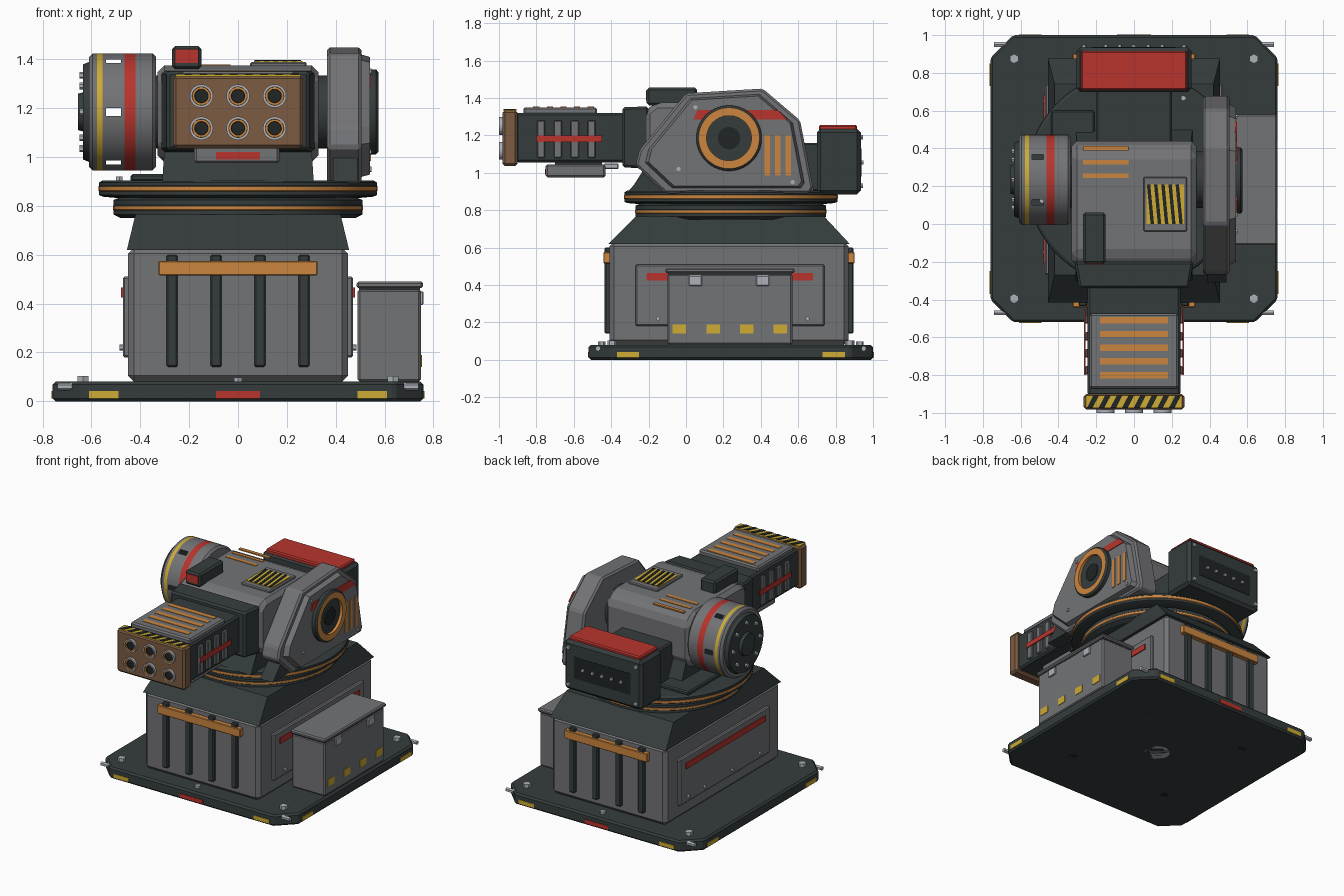
import bpy, bmesh, math
from mathutils import Vector

cube = bpy.data.objects.get("Cube")
if cube:
    bpy.data.objects.remove(cube)

COLOURS = {
    "dark_slate": (.036, .046, .046), "black": (.014, .018, .018),
    "grey": (.17, .172, .182), "steel": (.42, .45, .49),
    "orange": (.6, .24, .05), "red": (.48, .034, .026),
    "yellow": (.62, .41, .035), "brown": (.2, .105, .055),
}
MATS = {}
for label, rgb in COLOURS.items():
    m = bpy.data.materials.new(label)
    m.use_nodes = True
    m.diffuse_color = (*rgb, 1)
    m.node_tree.nodes["Principled BSDF"].inputs["Base Color"].default_value = (*rgb, 1)
    MATS[label] = m
round_parts = []


def finish(name, bm, mats):
    bmesh.ops.recalc_face_normals(bm, faces=bm.faces)
    mesh = bpy.data.meshes.new(name)
    bm.to_mesh(mesh)
    bm.free()
    for label in mats:
        mesh.materials.append(MATS[label])
    ob = bpy.data.objects.new(name, mesh)
    bpy.context.collection.objects.link(ob)
    return ob


def place(axis, t, u, v):
    """Point from a height along an axis and two cyclic coordinates."""
    p = Vector()
    p[axis], p[(axis + 1) % 3], p[(axis + 2) % 3] = t, u, v
    return p


def loft(name, mat, axis, pts_a, lo, pts_b, hi, bevel=0):
    bm = bmesh.new()
    a = [bm.verts.new(place(axis, lo, *p)) for p in pts_a]
    b = [bm.verts.new(place(axis, hi, *p)) for p in pts_b]
    bm.faces.new(a)
    bm.faces.new(b)
    for i in range(len(a)):
        bm.faces.new((a[i - 1], a[i], b[i], b[i - 1]))
    if bevel:
        bmesh.ops.recalc_face_normals(bm, faces=bm.faces)
        bmesh.ops.bevel(bm, geom=bm.edges[:], offset=bevel, segments=1, affect='EDGES')
    return finish(name, bm, [mat])


def prism(name, mat, axis, pts, lo, hi, bevel=0):
    return loft(name, mat, axis, pts, lo, pts, hi, bevel)


def rect(u0, u1, v0, v1):
    return [(u0, v0), (u1, v0), (u1, v1), (u0, v1)]


def box(name, mat, x, y, z, bevel=0):
    return prism(name, mat, 2, rect(*x, *y), *z, bevel)


def lathe(name, axis, centre, profile, seg=48, window=None):
    """Spin (offset, radius, colour) rings; colour fills the band before each ring."""
    bm = bmesh.new()
    mats = list(dict.fromkeys(p[2] for p in profile))
    rings = []
    for t, r, _ in profile:
        angles = [math.tau * (i - .5) / seg for i in range(seg)]
        rings.append([bm.verts.new(Vector(centre) + place(axis, t, r * math.cos(a), r * math.sin(a)))
                      for a in angles])
    for k in range(1, len(rings)):
        for i in range(seg):
            if k == window and i % 8 == 0:
                continue
            j = (i + 1) % seg
            f = bm.faces.new((rings[k - 1][i], rings[k - 1][j], rings[k][j], rings[k][i]))
            f.material_index = mats.index(profile[k][2])
    for k in (0, -1):
        bm.faces.new(rings[k]).material_index = mats.index(profile[k][2])
    ob = finish(name, bm, mats)
    round_parts.append(ob)
    return ob


def bolt(name, axis, centre, r=.02, h=.012):
    lathe(name, axis, centre, [(-h, r, "steel"), (h, r, "steel")], 6)


MID = .24      # depth of the turntable axis
AXLE = 1.185   # height of the tilt axis

# Base plate with chamfered corners, markings and bolts
w, c = .76, .64
outline = [(-w, -c), (-c, -w), (c, -w), (w, -c), (w, c), (c, w), (-c, w), (-w, c)]
prism("base_plate", "dark_slate", 2, [(x, y + MID) for x, y in outline], 0, .08, .012)
for s in (-1, 1):
    face = MID + s * w
    box("base_red_mark", "red", (-.09, .09), (face - .004, face + .004), (.012, .042))
    bolt("base_middle_bolt", 2, (0, MID + s * .69, .085))
    for e in (-1, 1):
        x, y = e * .55, MID + e * .55
        box("base_yellow_mark", "yellow", (x - .06, x + .06), (face - .004, face + .004), (.012, .042))
        box("base_side_mark", "yellow", (s * w - .004, s * w + .004), (y - .06, y + .06), (.012, .042))
        bolt("base_corner_bolt", 2, (s * .635, MID + e * .635, .085), .026, .018)
        bolt("base_edge_stud", 0, (s * .71, MID + e * .71, .06), .015, .03)
        lathe("base_foot", 2, (s * .4, MID + e * .4, 0), [(0, .03, "black"), (.01, .03, "black")], 12)
lathe("base_socket", 2, (0, MID, .002),
      [(.01, .27, "orange"), (-.001, .27, "orange"), (-.001, .19, "orange"),
       (-.001, .09, "black"), (-.002, .085, "steel")])

# Pedestal body and shoulder
box("pedestal", "grey", (-.45, .45), (-.41, .87), (.08, .63), .025)
loft("shoulder", "dark_slate", 2, rect(-.455, .455, -.415, .875), .62, rect(-.42, .42, -.27, .74), .765)

# Ribs with a cross bar, front and back
for s in (-1, 1):
    face = MID - .01 + s * .64
    for i in range(4):
        x = -.27 + i * .18
        box("pedestal_rib", "dark_slate", (x - .022, x + .022), (face - .025, face + .025), (.14, .6), .006)
    box("pedestal_bar", "orange", (-.325, .325), (face - .032, face + .032), (.515, .575), .004)
    # Side panels with a red strip
    edge = s * .45
    box("side_panel", "grey", (edge - .022, edge + .022), (-.27, .74), (.18, .51), .008)
    edge = s * .473
    box("side_strip", "red", (edge - .006, edge + .006), (-.21, .68), (.425, .465))
    for y in (-.15, .16, .47, .65):
        bolt("side_panel_bolt", 0, (edge, y, .22), .012)

# Storage box on the left side
box("storage_box", "grey", (.49, .75), (-.1, .57), (.08, .46), .01)
box("storage_seam", "dark_slate", (.495, .745), (-.095, .565), (.455, .467))
box("storage_lid", "grey", (.485, .758), (-.11, .58), (.463, .49), .008)
for y in (.05, .41):
    box("storage_latch", "steel", (.74, .76), (y - .035, y + .035), (.395, .45), .004)
for i in range(4):
    y = -.035 + i * .18
    box("storage_mark", "yellow", (.746, .754), (y - .036, y + .036), (.14, .19))

# Turntable rings
D = "dark_slate"
lathe("turntable", 2, (0, MID, 0), [
    (.75, .48, D), (.765, .51, D), (.782, .51, D), (.785, .513, "orange"), (.8, .513, "orange"), (.803, .51, D),
    (.825, .51, D), (.832, .49, D), (.838, .555, D), (.845, .57, D), (.86, .57, D), (.863, .573, "orange"),
    (.88, .573, "orange"), (.883, .57, D), (.895, .57, D), (.905, .555, D)], 64)
for i in range(8):
    a = math.tau * (i + .3) / 8
    bolt("deck_bolt", 2, (.5 * math.cos(a), MID + .5 * math.sin(a), .908), .015)
box("deck_cover", D, (-.44, -.21), (.1, .6), (.9, .93), .008)

# Neck and head
loft("neck", D, 2, rect(-.31, .31, -.3, .5), .9, rect(-.3, .3, -.2, .42), 1.06)
loft("head", "grey", 0, *[v for x in (-.33, .33) for v in (
    [(-.22, 1.04), (-.22, 1.33), (-.16, 1.375), (.37, 1.375), (.44, 1.31), (.44, 1.04), (.38, .98), (-.14, .98)], x)],
     bevel=.028)
loft("collar", D, 1, rect(1.03, 1.35, -.29, .29), -.34, rect(1.02, 1.355, -.315, .315), -.2, .012)
lathe("axle", 0, (0, .235, AXLE), [(-.36, .15, D), (-.31, .15, D), (.31, .15, D), (.4, .15, D)])

# Roof details: vents, striped hatch, sensor
for i in range(3):
    y = .255 + i * .073
    box("roof_vent", "orange", (-.27, -.03), (y - .012, y + .012), (1.37, 1.379))
box("hatch_frame", "grey", (.05, .28), (-.04, .25), (1.36, 1.39), .006)
box("hatch_plate", "yellow", (.065, .265), (0, .21), (1.386, 1.394))
for i in range(5):
    x = .088 + i * .038
    prism("hatch_stripe", "black", 2, [(x, 0), (x + .018, 0), (x - .002, .21), (x - .02, .21)], 1.39, 1.397)
box("sensor", D, (-.27, -.15), (-.21, .06), (1.36, 1.455), .012)
box("sensor_lens", "red", (-.257, -.163), (-.215, -.207), (1.385, 1.44))

# Launcher body, grille, ribs and tray
box("launcher", D, (-.245, .245), (-.91, -.3), (1.055, 1.32), .012)
box("launcher_lid", "grey", (-.235, .235), (-.87, -.475), (1.31, 1.35), .01)
for i in range(5):
    y = -.51 - i * .0725
    box("lid_slot", "orange", (-.18, .18), (y - .017, y + .017), (1.345, 1.353))
for s in (-1, 1):
    for i in range(4):
        y = -.775 + i * .09
        box("launcher_rib", "grey", (s * .245 - .015, s * .245 + .015), (y - .022, y + .022), (1.08, 1.28), .005)
    box("launcher_strip", "red", (s * .262 - .004, s * .262 + .004), (-.8, -.45), (1.165, 1.2))
box("launcher_tray", "grey", (-.18, .17), (-.75, -.43), (.975, 1.045), .01)
box("tray_mark", "red", (-.09, .09), (-.754, -.746), (.99, 1.02))
box("tray_mount", D, (-.13, .13), (-.7, -.45), (1.03, 1.07))
box("tray_pin", "steel", (-.05, .05), (-.44, -.36), (1.02, 1.05), .005)

# Muzzle block with hazard trim and six tubes
box("muzzle", "brown", (-.267, .267), (-.982, -.9), (1.035, 1.335), .014)
box("muzzle_trim", "yellow", (-.255, .255), (-.975, -.907), (1.33, 1.339))
for i in range(8):
    x = -.25 + i * .062
    prism("muzzle_stripe", "black", 2, [(x, -.975), (x + .03, -.975), (x + .065, -.907), (x + .035, -.907)],
          1.333, 1.342)
for x in (-.15, 0, .15):
    for z in (1.118, 1.25):
        lathe("tube", 1, (x, -.98, z), [
            (0, .048, "steel"), (-.02, .048, "steel"), (-.02, .038, "steel"), (-.012, .037, "orange"),
            (-.012, .028, "orange"), (-.004, .027, "black")], 24)

# Drum on the right end of the tilt axis
G = "grey"
lathe("drum", 0, (0, .235, AXLE), [
    (-.655, .075, D), (-.635, .08, D), (-.635, .195, D), (-.61, .205, D), (-.61, .225, G), (-.595, .24, G),
    (-.578, .24, G), (-.555, .24, "yellow"), (-.54, .24, G), (-.48, .24, G), (-.464, .24, G), (-.42, .24, "red"),
    (-.35, .24, G), (-.335, .225, G)], window=9)
for i in range(8):
    a = math.tau * i / 8
    bolt("drum_bolt", 0, (-.637, .235 + .15 * math.cos(a), AXLE + .15 * math.sin(a)), .014)

# Bracket on the left end, with raised panel and hub
arm = [(-.11, .89), (.66, .89), (.68, .92), (.61, 1.28), (.41, 1.45), (0, 1.425), (-.25, 1.12), (-.27, 1.04)]


def shrink(f):
    return [(.23 + (y - .23) * f, 1.165 + (z - 1.165) * f) for y, z in arm]


prism("bracket", G, 0, arm, .365, .505, .012)
loft("bracket_panel", G, 0, shrink(.9), .5, shrink(.86), .54)
prism("bracket_gusset", D, 0, [(-.31, .9), (.1, .9), (.1, 1.04), (-.22, 1.0)], .39, .49)
prism("bracket_stripe", "red", 0, [(.04, 1.285), (.54, 1.285), (.49, 1.335), (.06, 1.335)], .536, .545)
for i in range(3):
    y = .435 + i * .056
    box("bracket_vent", "orange", (.536, .545), (y - .014, y + .014), (.985, 1.2))
for y, z in ((-.04, 1.02), (.57, .95), (.05, 1.35)):
    bolt("bracket_bolt", 0, (.535, y, z), .012)
lathe("hub", 0, (0, .23, AXLE), [
    (.5, .175, D), (.565, .175, D), (.575, .163, D), (.575, .12, "orange"), (.555, .12, "orange"),
    (.555, .06, D), (.562, .06, D), (.562, .05, "black")])

# Rear ammunition box
box("rear_box", D, (-.305, .305), (.7, .935), (.885, 1.235), .02)
box("rear_lid", "red", (-.28, .28), (.71, .915), (1.22, 1.255), .008)
box("rear_mount", D, (-.2, .2), (.4, .72), (.9, 1.16), .01)
box("rear_panel", "black", (-.22, .22), (.93, .938), (.98, 1.13))
for i in range(5):
    bolt("rear_bolt", 1, (-.15 + i * .075, .937, 1.055), .012)
for s in (-1, 1):
    for z in (.93, 1.19):
        bolt("rear_corner_bolt", 1, (s * .265, .935, z), .014)

# Smooth the turned parts
bpy.ops.object.select_all(action='DESELECT')
for ob in round_parts:
    ob.select_set(True)
bpy.context.view_layer.objects.active = round_parts[0]
bpy.ops.object.shade_smooth_by_angle(angle=math.radians(25))
